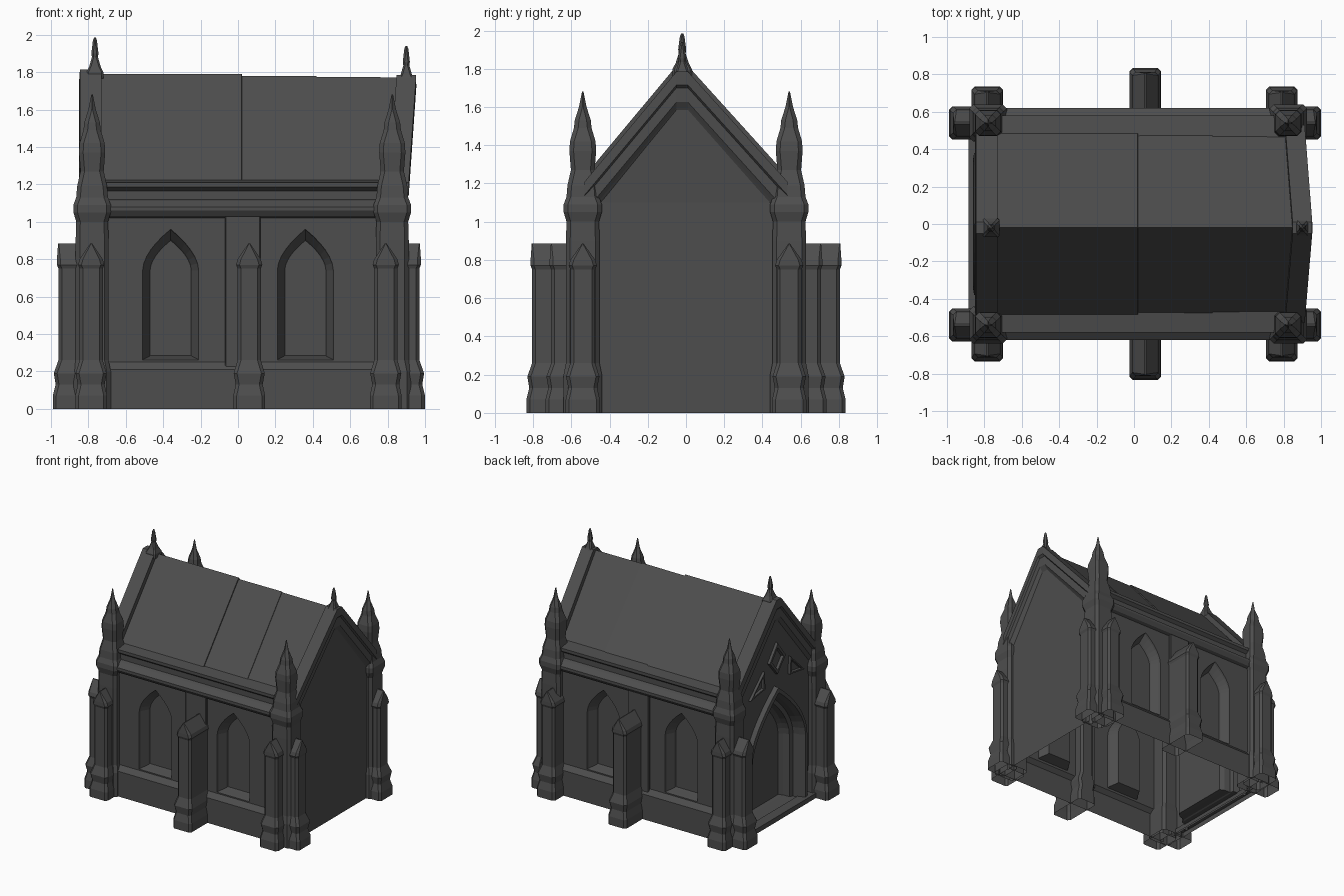
import bpy, bmesh
from mathutils import Vector

if "Cube" in bpy.data.objects:
    bpy.data.objects.remove(bpy.data.objects["Cube"])

stone = bpy.data.materials.new("dark_stone")
stone.diffuse_color = (0.075, 0.075, 0.075, 1)
stone.use_nodes = True
stone.node_tree.nodes["Principled BSDF"].inputs["Base Color"].default_value = stone.diffuse_color

RY = -0.02      # ridge position in y
def lean(z):    # the right gable leans outward near the ridge
    return max(0, z - 1.1) * 0.07


def finish(name, bm, out=None):
    """Make the object; open sheets are turned to face 'out'."""
    bmesh.ops.remove_doubles(bm, verts=bm.verts, dist=0.0005)
    bmesh.ops.recalc_face_normals(bm, faces=bm.faces)
    if out:
        bm.normal_update()
        if sum(f.normal.dot(Vector(out)) * f.calc_area() for f in bm.faces) < 0:
            bmesh.ops.reverse_faces(bm, faces=bm.faces)
    me = bpy.data.meshes.new(name)
    bm.to_mesh(me)
    bm.free()
    me.materials.append(stone)
    ob = bpy.data.objects.new(name, me)
    bpy.context.collection.objects.link(ob)
    return ob


def bridge(bm, loops, closed=True):
    n = len(loops[0])
    for a, b in zip(loops, loops[1:]):
        for i in range(n if closed else n - 1):
            j = (i + 1) % n
            bm.faces.new((a[i], a[j], b[j], b[i]))


def section(x0, x1, y0, y1, z, ch):
    c = min(ch, (x1 - x0) * .45, (y1 - y0) * .45)
    return [(x0 + c, y0, z), (x1 - c, y0, z), (x1, y0 + c, z), (x1, y1 - c, z),
            (x1 - c, y1, z), (x0 + c, y1, z), (x0, y1 - c, z), (x0, y0 + c, z)]


def stack(name, sections, chamfer):
    """Loft of chamfered rectangles (x0, x1, y0, y1, z), open below."""
    bm = bmesh.new()
    loops = [[bm.verts.new(p) for p in section(*s, chamfer)] for s in sections]
    bridge(bm, loops)
    bm.faces.new(loops[-1])
    return finish(name, bm, (0, 0, 1))


def arch(c, w, z0, zs, za, n=6):
    """Pointed arch outline around u = c."""
    half = [(w, z0)] + [(w * (1 - (i / n) ** 1.8), zs + (za - zs) * i / n) for i in range(n)]
    return [(c + u, z) for u, z in half] + [(c, za)] + [(c - u, z) for u, z in reversed(half)]


def wall(name, outline, holes, to3d, out):
    """Flat wall with stepped recesses; each hole is a list of (loop, depth)."""
    bm = bmesh.new()
    def ring(pts, d):
        return [bm.verts.new(to3d(u, z, d)) for u, z in pts]
    edges = []
    rims = [ring(outline, 0)] + [ring(h[0][0], 0) for h in holes]
    for r in rims:
        edges += [bm.edges.new((r[i], r[(i + 1) % len(r)])) for i in range(len(r))]
    bmesh.ops.triangle_fill(bm, edges=edges, use_beauty=True, use_dissolve=False)
    for h, rim in zip(holes, rims[1:]):
        loops = [rim] + [ring(p, d) for p, d in h[1:]]
        bridge(bm, loops)
        bm.faces.new(loops[-1])
    return finish(name, bm, out)


def sheet(name, rows, out):
    """Strip of quads between rows of points."""
    bm = bmesh.new()
    bridge(bm, [[bm.verts.new(p) for p in r] for r in rows], closed=False)
    return finish(name, bm, out)


# --- Long walls with lancet windows, plinth and cornice
XL, XR = -0.82, 0.88
for s, side in ((-1, "front"), (1, "back")):
    wins = [[(arch(c, .15, .26, .74, .96), 0), (arch(c, .145, .265, .74, .955), .015),
             (arch(c, .115, .28, .74, .91), .07), (arch(c, .11, .285, .74, .90), .085)]
            for c in (-.36, .36)]
    wall(side + "_window_wall", [(XL, .24), (XR, .24), (XR, 1.04), (XL, 1.04)], wins,
         lambda u, z, d, s=s: (u, s * (.575 - d), z), (0, s, 0))
    plinth = [(.61, 0), (.61, .21), (.575, .25)]
    sheet(side + "_plinth", [[(x, s * y, z) for y, z in plinth] for x in (XL, XR)], (0, s, 0))
    cornice = [(.575, 1.02), (.60, 1.03), (.62, 1.06), (.62, 1.08), (.58, 1.11), (.555, 1.12),
               (.555, 1.165), (.58, 1.185), (.58, 1.21), (.46, 1.225)]
    sheet(side + "_cornice", [[(x, s * y, z) for y, z in cornice] for x in (XL, XR)], (0, s, 0))
    # strip behind the middle buttress
    stack(side + "_pilaster", [(-.07, .12, min(s * .56, s * .595), max(s * .56, s * .595), z)
                               for z in (.2, 1.04)], .005)

# --- Roof, with shallow steps between the slabs
rows = []
for x, h in ((-.80, 0), (0.02, 0), (0.021, -.012), (.42, -.010), (.421, -.016), (.86, -.018)):
    rx = x + (lean(1.78) if x > .8 else 0)
    rows.append([(x, -.49, 1.215 + h), (rx, RY, 1.79 + h), (x, .49, 1.215 + h)])
sheet("roof", rows, (0, 0, 1))

# --- Gable ends: wall, doorway, threshold
gable = [(-.5, 0), (.5, 0), (.5, 1.10), (RY, 1.67), (-.5, 1.10)]
def right_map(u, z, d):
    return (.875 - d + lean(z), u, z)
def left_map(u, z, d):
    return (-.815 + d, u, z)
wall("right_gable_wall", gable, [], right_map, (1, 0, 0))
door = [(arch(0, .33, .03, .56, 1.02, 8), 0), (arch(0, .32, .035, .56, 1.00, 8), .05),
        (arch(0, .285, .04, .56, .96, 8), .06), (arch(0, .275, .045, .56, .94, 8), .11),
        (arch(0, .25, .05, .56, .91, 8), .14)]
wall("left_gable_wall", gable, [door], left_map, (-1, 0, 0))
stack("threshold", [(-.885, -.80, -.46, .46, z) for z in (0, .04)], .005)

# raised moulding around the doorway
bm = bmesh.new()
rings = [(.385, 1.09, 0), (.38, 1.085, -.04), (.35, 1.045, -.045), (.33, 1.02, 0)]
bridge(bm, [[bm.verts.new(left_map(u, z, d)) for u, z in arch(0, w, .02, .56, a, 8)]
            for w, a, d in rings], closed=False)
finish("door_moulding", bm, (-1, 0, 0))

# tracery pieces in the door gable
for name, pts in (("tracery_diamond", [(RY, 1.18), (.09, 1.31), (RY, 1.45), (-.13, 1.31)]),
                  ("tracery_back", [(.14, 1.12), (.34, 1.09), (.15, 1.27)]),
                  ("tracery_front", [(-.18, 1.12), (-.38, 1.09), (-.19, 1.27)])):
    cu, cz = (sum(p[i] for p in pts) / len(pts) for i in (0, 1))
    bm = bmesh.new()
    loops = [[bm.verts.new(left_map(cu + (u - cu) * k, cz + (z - cz) * k, d)) for u, z in pts]
             for k, d in ((1, 0), (.95, -.02), (.7, -.02), (.6, -.002))]
    bridge(bm, loops)
    finish(name, bm, (-1, 0, 0))

# stepped gable copings: (drop below the outer line, outward offset)
for sx, x_out, x_in, dz, name in ((-1, -.815, -.73, 0, "left_coping"),
                                  (1, .875, .80, -.03, "right_coping")):
    steps = [(.06, None), (0, None), (0, .03), (.07, .035), (.085, .02), (.16, .022),
             (.19, .005), (.21, -.005)]
    rows = []
    for drop, off in steps:
        row = []
        for y, z in ((-.53, 1.24), (RY - .03, 1.815), (RY + .03, 1.815), (.53, 1.24)):
            z += dz - drop
            x = x_in if off is None else x_out + sx * off
            row.append((x + (lean(z) if sx > 0 else 0), y, z))
        rows.append(row)
    sheet(name, rows, (sx, 0, .6))

# --- Buttresses: (z, half width, extra reach), gabled on top
PROFILE = [(0, .085, .03), (.07, .085, .03), (.13, .072, .015), (.19, .083, .025), (.26, .062, 0),
           (.75, .062, 0), (.77, .07, .008), (.80, .062, .008), (.885, .004, .002)]

def buttress(name, axis, c, start, reach, wide=1.0):
    s = 1 if reach > 0 else -1
    secs = []
    for z, h, e in PROFILE:
        a, b = sorted((start, reach + s * e))
        w = h * wide
        secs.append((a, b, c - w, c + w, z) if axis == "x" else (c - w, c + w, a, b, z))
    stack(name, secs, .018)

# --- Corner piers with pinnacles, plus their buttresses
PIER = [(0, .10), (.2, .10), (.26, .088), (.9, .088), (1.0, .085), (1.05, .10), (1.09, .10),
        (1.13, .085), (1.19, .08), (1.27, .062), (1.37, .07), (1.42, .067), (1.49, .046),
        (1.53, .042), (1.60, .02), (1.68, .004)]
for s, side in ((-1, "front"), (1, "back")):
    buttress(side + "_middle_buttress", "y", .06, s * .5, s * .805)
    for px, end, bx, reach in ((-.78, "left", -.785, -.96), (.825, "right", .79, .97)):
        py = s * .54
        tag = side + "_" + end
        stack(tag + "_pier", [(px - h, px + h, py - h, py + h, z) for z, h in PIER], .022)
        buttress(tag + "_side_buttress", "y", bx, s * .5, s * .705)
        buttress(tag + "_end_buttress", "x", py, px, reach, 1.05)

# --- Ridge finials
FINIAL = [(1.765, .052), (1.80, .05), (1.83, .034), (1.88, .018), (1.90, .021), (1.97, .012), (1.985, .005)]
for x, dz, end in ((-.765, 0, "left"), (.90, -.045, "right")):
    stack(end + "_finial", [(x - h * .9, x + h * .9, RY - h, RY + h, z + dz) for z, h in FINIAL], .01)
